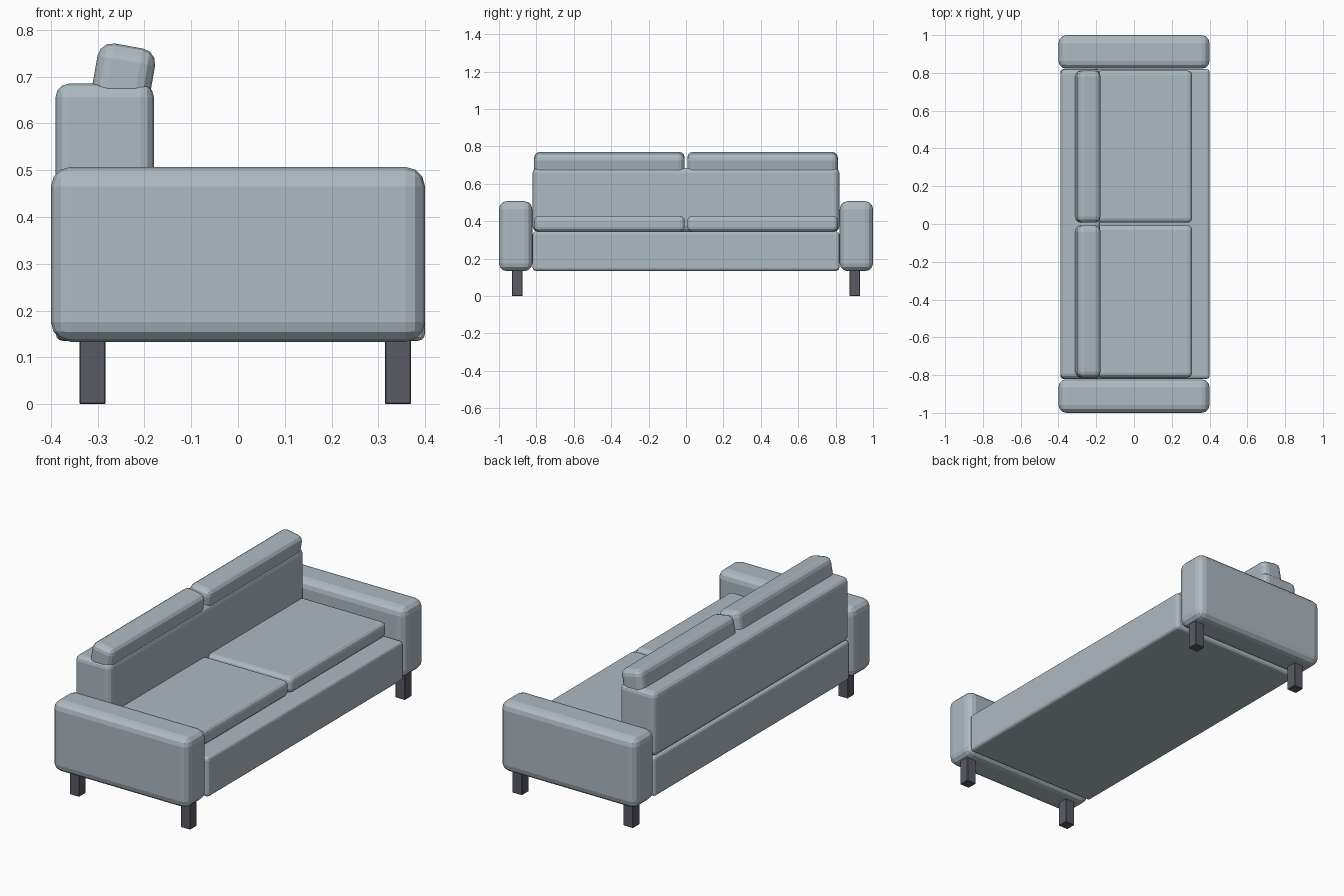
import bpy
import math

default = bpy.data.objects.get("Cube")
if default:
    bpy.data.objects.remove(default, do_unlink=True)


def make_material(name, color):
    mat = bpy.data.materials.new(name)
    mat.use_nodes = True
    mat.diffuse_color = color
    mat.node_tree.nodes["Principled BSDF"].inputs["Base Color"].default_value = color
    return mat


fabric = make_material("grey_blue_fabric", (0.42, 0.49, 0.54, 1))
leg_paint = make_material("dark_grey_leg", (0.10, 0.105, 0.13, 1))


def box(name, x, y, z, mat, bevel, segments=3, tilt=0):
    """Rounded box given by its (min, max) range on each axis."""
    center = [sum(r) / 2 for r in (x, y, z)]
    bpy.ops.mesh.primitive_cube_add(size=1, location=center)
    obj = bpy.context.object
    obj.name = obj.data.name = name
    obj.scale = [r[1] - r[0] for r in (x, y, z)]
    bpy.ops.object.transform_apply(location=False, rotation=False, scale=True)
    obj.rotation_euler.y = math.radians(tilt)
    obj.data.materials.append(mat)
    mod = obj.modifiers.new("rounded_edges", "BEVEL")
    mod.width = bevel
    mod.segments = segments
    return obj


# Base and backrest
box("base", (-0.39, 0.40), (-0.82, 0.82), (0.135, 0.345), fabric, 0.016)
box("backrest", (-0.39, -0.18), (-0.82, 0.82), (0.345, 0.685), fabric, 0.028)

for side, s in (("left", 1), ("right", -1)):
    def span(a, b):
        return tuple(sorted((s * a, s * b)))

    # Armrest and its legs
    box(side + "_armrest", (-0.40, 0.40), span(0.822, 1.0), (0.133, 0.507), fabric, 0.042)
    for end, x in (("front", 0.342), ("back", -0.311)):
        box(f"{side}_{end}_leg", (x - 0.028, x + 0.028), span(0.874, 0.93),
            (0, 0.14), leg_paint, 0.002, 1)

    # Seat cushion and tilted head cushion
    box(side + "_seat_cushion", (-0.20, 0.308), span(0.007, 0.812), (0.345, 0.427), fabric, 0.024)
    box(side + "_head_cushion", (-0.3115, -0.1865), span(0.007, 0.812),
        (0.587, 0.767), fabric, 0.032, tilt=10)
